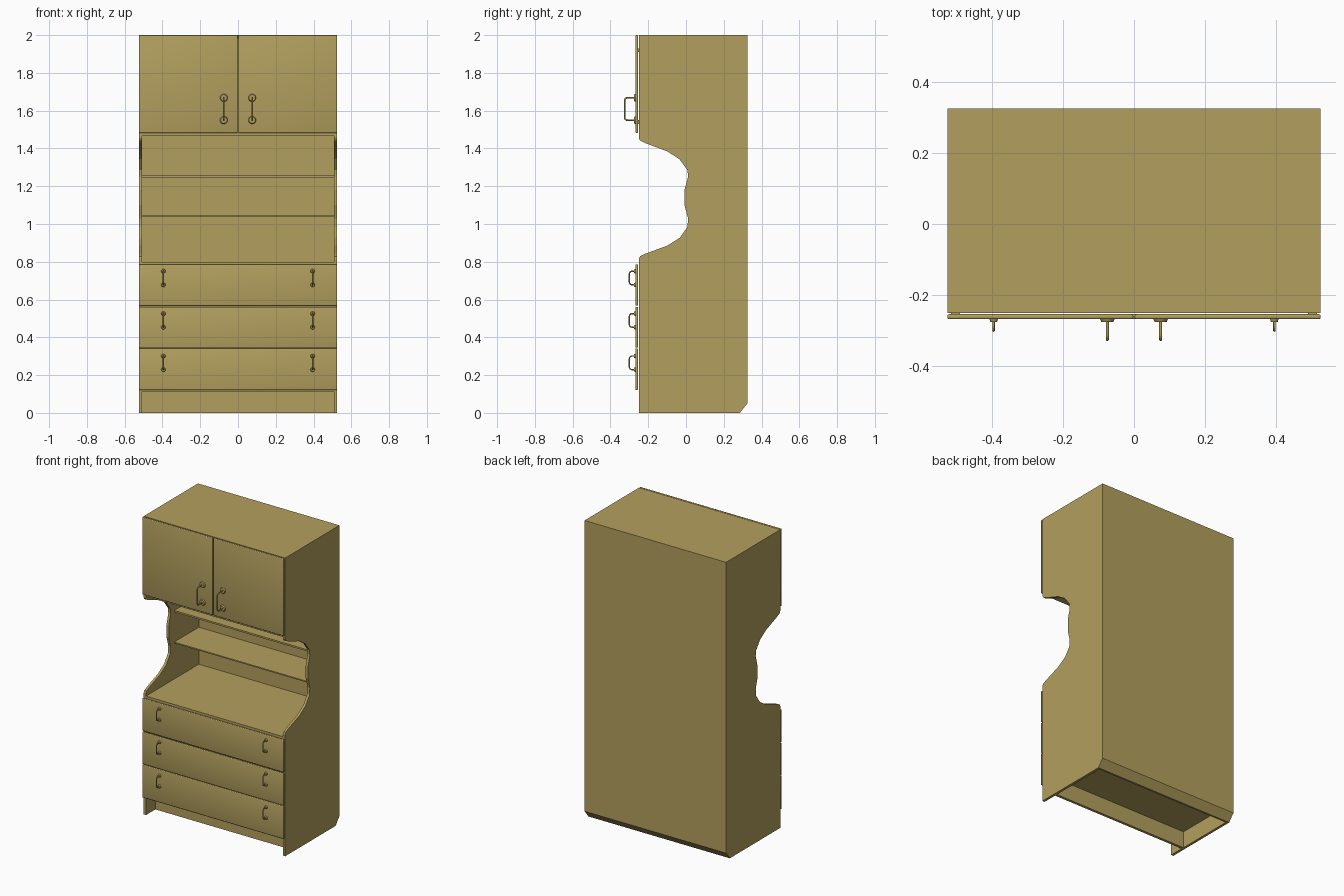
import bpy, bmesh, math
from mathutils import Matrix

if "Cube" in bpy.data.objects:
    bpy.data.objects.remove(bpy.data.objects["Cube"])

wood = bpy.data.materials.new("wood")
wood.diffuse_color = (0.45, 0.35, 0.113, 1)
wood.use_nodes = True
wood.node_tree.nodes["Principled BSDF"].inputs["Base Color"].default_value = wood.diffuse_color


def add_mesh(name, bm):
    bmesh.ops.recalc_face_normals(bm, faces=bm.faces)
    me = bpy.data.meshes.new(name)
    bm.to_mesh(me)
    bm.free()
    me.materials.append(wood)
    ob = bpy.data.objects.new(name, me)
    bpy.context.collection.objects.link(ob)
    return ob


def select(ob):
    bpy.ops.object.select_all(action='DESELECT')
    ob.select_set(True)
    bpy.context.view_layer.objects.active = ob


def box(name, x, y, z, bevel=0):
    bm = bmesh.new()
    bmesh.ops.create_cube(bm, size=1)
    for v in bm.verts:
        v.co = [r[0] if c < 0 else r[1] for r, c in zip((x, y, z), v.co)]
    if bevel:
        bmesh.ops.bevel(bm, geom=bm.edges[:], offset=bevel, segments=3,
                        profile=0.5, affect='EDGES')
    ob = add_mesh(name, bm)
    if bevel:
        select(ob)
        bpy.ops.object.shade_smooth_by_angle(angle=math.radians(40))
    return ob


def extrude_profile(name, pts, half):
    bm = bmesh.new()
    f = bm.faces.new([bm.verts.new((-half, y, z)) for y, z in pts])
    g = bmesh.ops.extrude_face_region(bm, geom=[f])["geom"]
    verts = [v for v in g if isinstance(v, bmesh.types.BMVert)]
    bmesh.ops.translate(bm, verts=verts, vec=(2 * half, 0, 0))
    return add_mesh(name, bm)


# carcass: outer side profile, hollowed to leave sides, top and back
outer = [(-0.25, 0), (0.285, 0), (0.325, 0.05), (0.325, 2), (-0.25, 2),
         (-0.25, 1.455), (-0.243, 1.442), (-0.22, 1.43), (-0.10, 1.385),
         (-0.035, 1.343), (0.008, 1.285), (0.011, 1.25), (-0.008, 1.18),
         (-0.008, 1.10), (0.011, 1.03), (0.008, 0.985), (-0.033, 0.927),
         (-0.10, 0.885), (-0.22, 0.841), (-0.243, 0.829), (-0.25, 0.815)]
inner = [(-1, -1), (0.272, -1), (0.272, 0.005), (0.31, 0.055),
         (0.31, 1.982), (-1, 1.982)]
carcass = extrude_profile("carcass", outer, 0.525)
cutter = extrude_profile("cavity_cutter", inner, 0.508)
cutter.hide_render = True
mod = carcass.modifiers.new("hollow", 'BOOLEAN')
mod.operation = 'DIFFERENCE'
mod.solver = 'EXACT'
mod.object = cutter
select(carcass)
bpy.ops.object.modifier_apply(modifier=mod.name)
bpy.data.objects.remove(cutter)

# horizontal boards between the sides, and the recessed plinth
W = (-0.508, 0.508)
box("cabinet_floor", W, (-0.25, 0.31), (1.466, 1.484))
box("upper_shelf", W, (0.05, 0.31), (1.247, 1.258))
box("lower_shelf", W, (0.05, 0.31), (1.038, 1.046))
box("worktop", W, (-0.25, 0.31), (0.78, 0.798))
box("bottom_board", W, (-0.25, 0.31), (0.112, 0.13))
box("plinth", W, (-0.15, -0.132), (0, 0.112))
for z in (0.343, 0.564):
    box("drawer_rail", W, (-0.245, -0.18), (z - 0.009, z + 0.009))


# bow handle: round-cornered bar with two rosettes
def handle(name, x, z0, z1, reach, ros, rad):
    y0, y1, c = -0.266, reach, 0.014
    path = [(y0, z0)]
    for zc, start in ((z0 + c, 270), (z1 - c, 0)):
        for i in range(5):
            a = math.radians(start + i * 22.5)
            path.append((y1 + c - c * math.cos(a), zc + c * math.sin(a)))
    path.append((y0, z1))
    # order each corner from the door outwards, then back to the door
    cu = bpy.data.curves.new(name, 'CURVE')
    cu.dimensions = '3D'
    cu.bevel_depth = rad
    cu.bevel_resolution = 2
    sp = cu.splines.new('POLY')
    sp.points.add(len(path) - 1)
    for p, (y, z) in zip(sp.points, path):
        p.co = (x, y, z, 1)
    cu.materials.append(wood)
    ob = bpy.data.objects.new(name + "_bar", cu)
    bpy.context.collection.objects.link(ob)
    select(ob)
    bpy.ops.object.convert(target='MESH')
    for z in (z0, z1):
        bm = bmesh.new()
        bmesh.ops.create_cone(
            bm, cap_ends=True, segments=20, radius1=ros, radius2=ros * 0.8,
            depth=0.009,
            matrix=Matrix.Translation((x, -0.2715, z)) @ Matrix.Rotation(math.pi / 2, 4, 'X'))
        r = add_mesh(name + "_rosette", bm)
        select(r)
        bpy.ops.object.shade_smooth_by_angle(angle=math.radians(40))


F = (-0.268, -0.254)
# doors with handles and small bumpers behind them
for s, side in ((-1, "left"), (1, "right")):
    box(side + "_door", sorted((s * 0.002, s * 0.525)), F, (1.482, 2.0), 0.005)
    handle(side + "_door_handle", s * 0.075, 1.55, 1.668, -0.325, 0.021, 0.0045)
    for z in (1.54, 1.92):
        box(side + "_door_bumper", sorted((s * 0.49, s * 0.515)),
            (-0.256, -0.248), (z - 0.01, z + 0.01))

# three drawer fronts with paired handles
for i, (z0, z1) in enumerate(((0.121, 0.341), (0.345, 0.561), (0.568, 0.786))):
    box("drawer_front", (-0.525, 0.525), F, (z0, z1), 0.005)
    zc = 0.265 + i * 0.2245
    for s in (-1, 1):
        handle("drawer_handle", s * 0.395, zc - 0.036, zc + 0.036,
               -0.3, 0.012, 0.0035)
